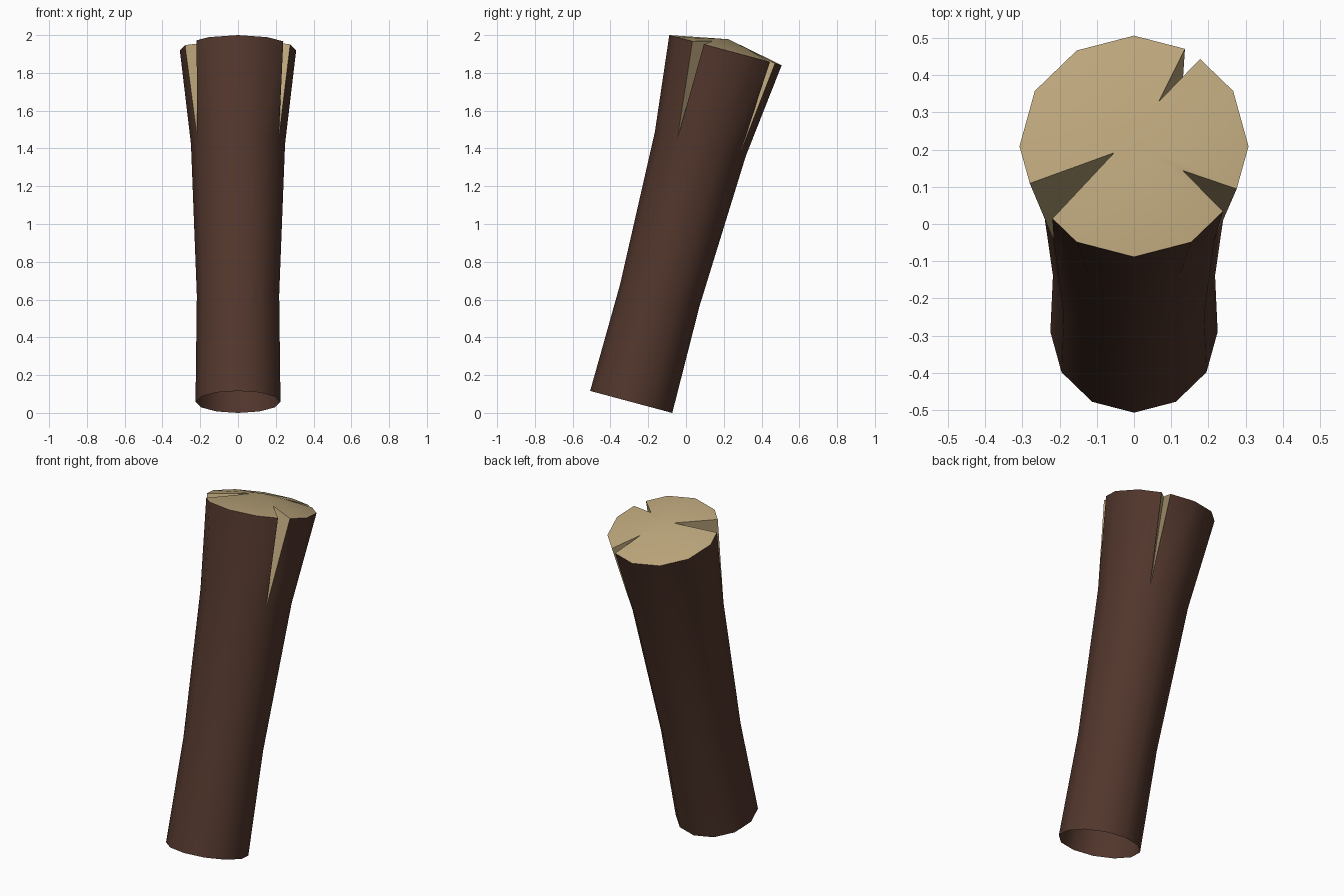
import bpy, bmesh, math
from mathutils import Vector

if "Cube" in bpy.data.objects:
    bpy.data.objects.remove(bpy.data.objects["Cube"])

SIDES = 12
RINGS = [(0.0, 0.225), (0.585, 0.218), (1.413, 0.249), (1.928, 0.308)]  # height, radius
DOME = 0.06
# corner index: (slide to previous corner, slide to next corner, depth point as share of radius)
SPLITS = {2: (0.21, 0.11, 0.43), 7: (0.33, 0.42, 0.20), 11: (0.24, 0.23, 0.49)}


def material(name, color):
    m = bpy.data.materials.new(name)
    m.diffuse_color = color
    m.use_nodes = True
    m.node_tree.nodes["Principled BSDF"].inputs["Base Color"].default_value = m.diffuse_color
    return m


def corner(i, z, r):
    a = math.tau * i / SIDES
    return Vector((r * math.cos(a), r * math.sin(a), z))


bm = bmesh.new()


def face(verts, mat):
    f = bm.faces.new(verts)
    f.material_index = mat
    f.smooth = True


# Trunk rings below the split rim
rings = [[bm.verts.new(corner(i, z, r)) for i in range(SIDES)] for z, r in RINGS[:3]]
for low, high in zip(rings, rings[1:]):
    for i in range(SIDES):
        j = (i + 1) % SIDES
        face((low[i], low[j], high[j], high[i]), 0)

# Rim: every corner has an arriving and a leaving vertex, opened apart at splits
z, r = RINGS[3]
centre = Vector((0, 0, z + DOME))
arrive, leave, inner = [], [], {}
for i in range(SIDES):
    p = corner(i, z, r)
    if i in SPLITS:
        back, fwd, depth = SPLITS[i]
        arrive.append(bm.verts.new(p.lerp(corner(i - 1, z, r), back)))
        leave.append(bm.verts.new(p.lerp(corner(i + 1, z, r), fwd)))
        inner[i] = bm.verts.new(centre.lerp(p, depth))
    else:
        v = bm.verts.new(p)
        arrive.append(v)
        leave.append(v)

# Upper bark, domed cut face and the wedge walls of the splits
mid = bm.verts.new(centre)
top = rings[2]
for i in range(SIDES):
    j = (i + 1) % SIDES
    face((top[i], top[j], arrive[j], leave[i]), 0)
    cap = [mid]
    if i in inner:
        cap.append(inner[i])
    cap += [leave[i], arrive[j]]
    if j in inner:
        cap.append(inner[j])
    face(cap, 1)
    if i in inner:
        face((arrive[i], top[i], inner[i]), 1)
        face((inner[i], top[i], leave[i]), 1)

mesh = bpy.data.meshes.new("split_log")
bm.to_mesh(mesh)
bm.free()
mesh.materials.append(material("bark", (0.085, 0.038, 0.026, 1)))
mesh.materials.append(material("cut_wood", (0.50, 0.38, 0.20, 1)))

# Leaning log
log = bpy.data.objects.new("split_log", mesh)
bpy.context.collection.objects.link(log)
log.rotation_euler.x = math.radians(-15)
log.location = (0, -0.29, 0.058)
bpy.context.view_layer.objects.active = log
log.select_set(True)
bpy.ops.object.shade_smooth_by_angle(angle=math.radians(40))
